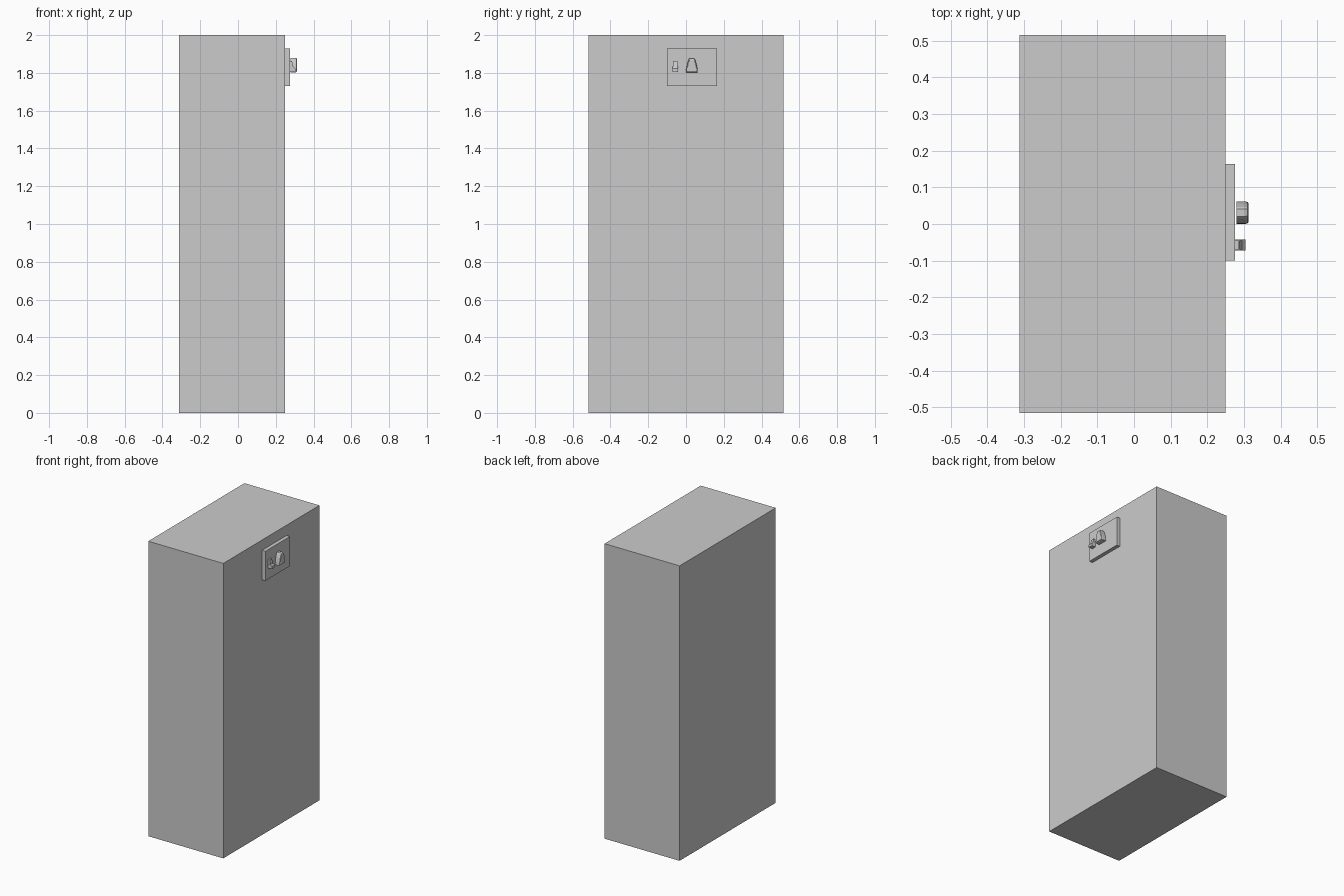
import bpy, bmesh

if "Cube" in bpy.data.objects:
    bpy.data.objects.remove(bpy.data.objects["Cube"])


def box(name, lo, hi):
    bpy.ops.mesh.primitive_cube_add(size=1, location=[(a + b) / 2 for a, b in zip(lo, hi)])
    ob = bpy.context.object
    ob.name = name
    ob.scale = [b - a for a, b in zip(lo, hi)]
    bpy.ops.object.transform_apply(location=False, rotation=False, scale=True)
    return ob


def loft(name, rings):
    """Join equal-length point rings into a closed solid."""
    bm = bmesh.new()
    vs = [[bm.verts.new(p) for p in r] for r in rings]
    n = len(vs[0])
    for a, b in zip(vs, vs[1:]):
        for i in range(n):
            j = (i + 1) % n
            bm.faces.new((a[i], a[j], b[j], b[i]))
    bm.faces.new(vs[0])
    bm.faces.new(vs[-1])
    bmesh.ops.recalc_face_normals(bm, faces=bm.faces)
    me = bpy.data.meshes.new(name)
    bm.to_mesh(me)
    bm.free()
    ob = bpy.data.objects.new(name, me)
    bpy.context.collection.objects.link(ob)
    return ob


# Cabinet body and the raised panel near its top
box("cabinet_body", (-0.3125, -0.515, 0), (0.25, 0.515, 2))
box("control_panel", (0.25, -0.10, 1.73), (0.275, 0.163, 1.93))

# Arched knob: half outline mirrored about its centre, front edge rounded
half = [(0.031, 1.802), (0.030, 1.822), (0.024, 1.851), (0.016, 1.873), (0.010, 1.880)]
cy, cz = 0.031, 1.84
outline = [(cy + y, z) for y, z in half] + [(cy - y, z) for y, z in reversed(half)]
steps = [(0.279, 1.0), (0.303, 1.0), (0.310, 0.93), (0.3125, 0.80)]
loft("arched_knob", [[(x, cy + (y - cy) * s, cz + (z - cz) * s) for y, z in outline]
                     for x, s in steps])

# Small latch: narrow stem with a wider slanted tip below
stem = [(0.275, 1.828), (0.294, 1.828), (0.286, 1.863), (0.275, 1.863)]
tip = [(0.275, 1.806), (0.304, 1.806), (0.304, 1.822), (0.294, 1.834), (0.275, 1.834)]
for name, prof, w in (("latch_stem", stem, 0.012), ("latch_tip", tip, 0.015)):
    loft(name, [[(x, -0.057 + s * w, z) for x, z in prof] for s in (-1, 1)])
